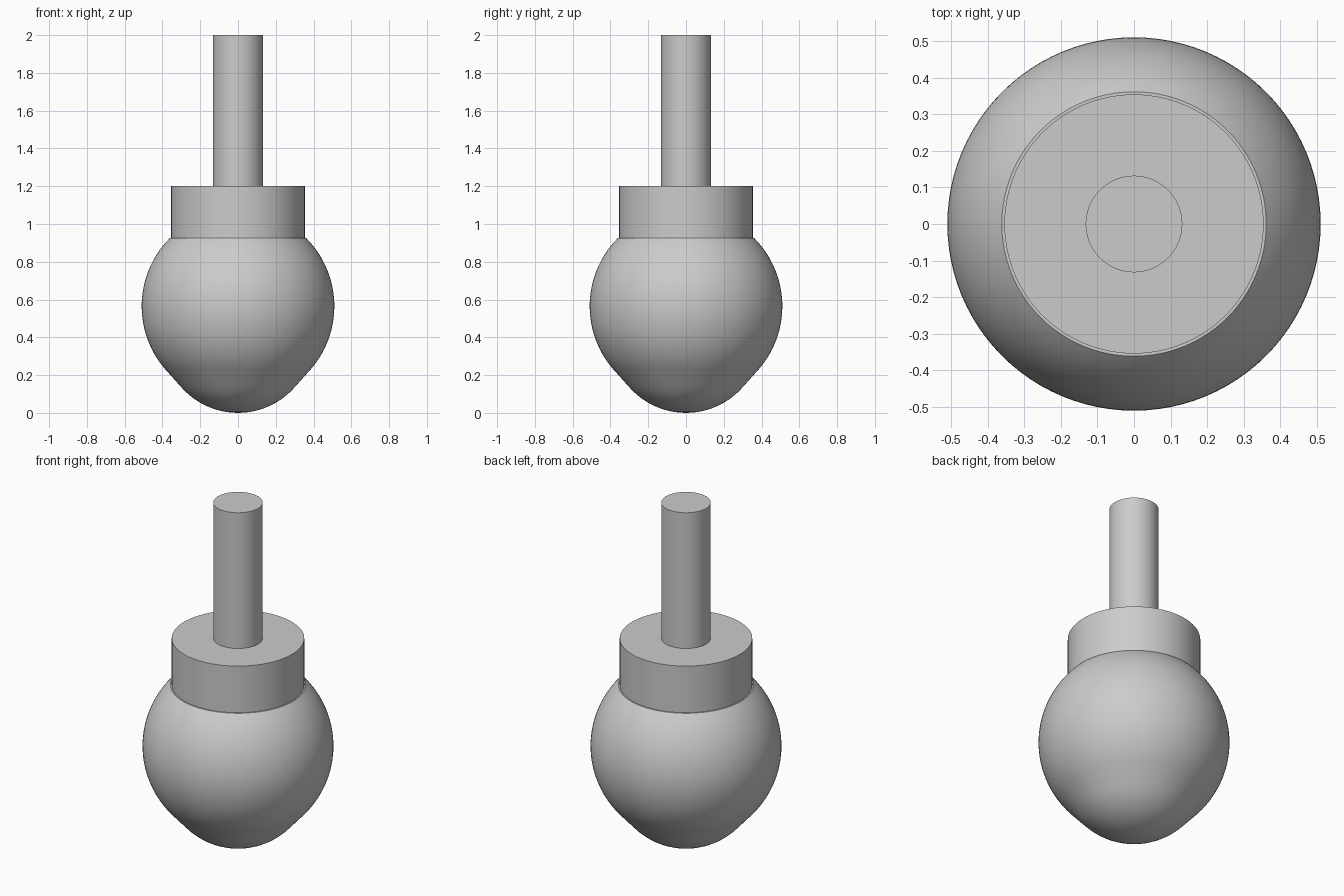
import bpy, bmesh
from math import cos, sin, sqrt, radians, acos, pi

cube = bpy.data.objects.get("Cube")
if cube:
    bpy.data.objects.remove(cube, do_unlink=True)

grey = bpy.data.materials.new("plain grey")
grey.use_nodes = True
colour = (0.6, 0.6, 0.6, 1)
grey.diffuse_color = colour
grey.node_tree.nodes["Principled BSDF"].inputs["Base Color"].default_value = colour

SEGMENTS = 96


def lathe(name, profile):
    """Revolve (radius, height) points, bottom to top, capping open ends."""
    bm = bmesh.new()
    rings = []
    for r, z in profile:
        if r < 1e-5:
            rings.append([bm.verts.new((0, 0, z))] * SEGMENTS)
        else:
            rings.append([bm.verts.new((r * cos(2 * pi * i / SEGMENTS),
                                        r * sin(2 * pi * i / SEGMENTS), z))
                          for i in range(SEGMENTS)])
    for low, high in zip(rings, rings[1:]):
        for i in range(SEGMENTS):
            j = (i + 1) % SEGMENTS
            corners = dict.fromkeys((low[i], low[j], high[j], high[i]))
            bm.faces.new(list(corners))
    for ring in (rings[0], rings[-1]):
        if ring[0] is not ring[1]:
            bm.faces.new(ring)
    bmesh.ops.recalc_face_normals(bm, faces=bm.faces)
    mesh = bpy.data.meshes.new(name)
    bm.to_mesh(mesh)
    bm.free()
    mesh.materials.append(grey)
    obj = bpy.data.objects.new(name, mesh)
    bpy.context.collection.objects.link(obj)
    bpy.ops.object.select_all(action="DESELECT")
    obj.select_set(True)
    bpy.context.view_layer.objects.active = obj
    bpy.ops.object.shade_smooth_by_angle(angle=radians(35))
    return obj


def arc(radius, centre, z0, z1, steps):
    """Points on a sphere's outline between two heights."""
    a0, a1 = (acos(max(-1, min(1, (z - centre) / radius))) for z in (z0, z1))
    angles = [a0 + (a1 - a0) * i / steps for i in range(steps + 1)]
    return [(radius * sin(a), centre + radius * cos(a)) for a in angles]


# Round body: a large ball blended into a smaller rounded nose
nose = arc(0.40, 0.40, 0, 0.14, 10)
ball = arc(0.51, 0.565, 0.235, 0.925, 32)
lathe("body", nose + ball)

# Wide collar above the body
lathe("collar", [(0.354, 0.925), (0.354, 1.2)])

# Slim rod on top
lathe("rod", [(0.132, 1.2), (0.132, 2.0)])
